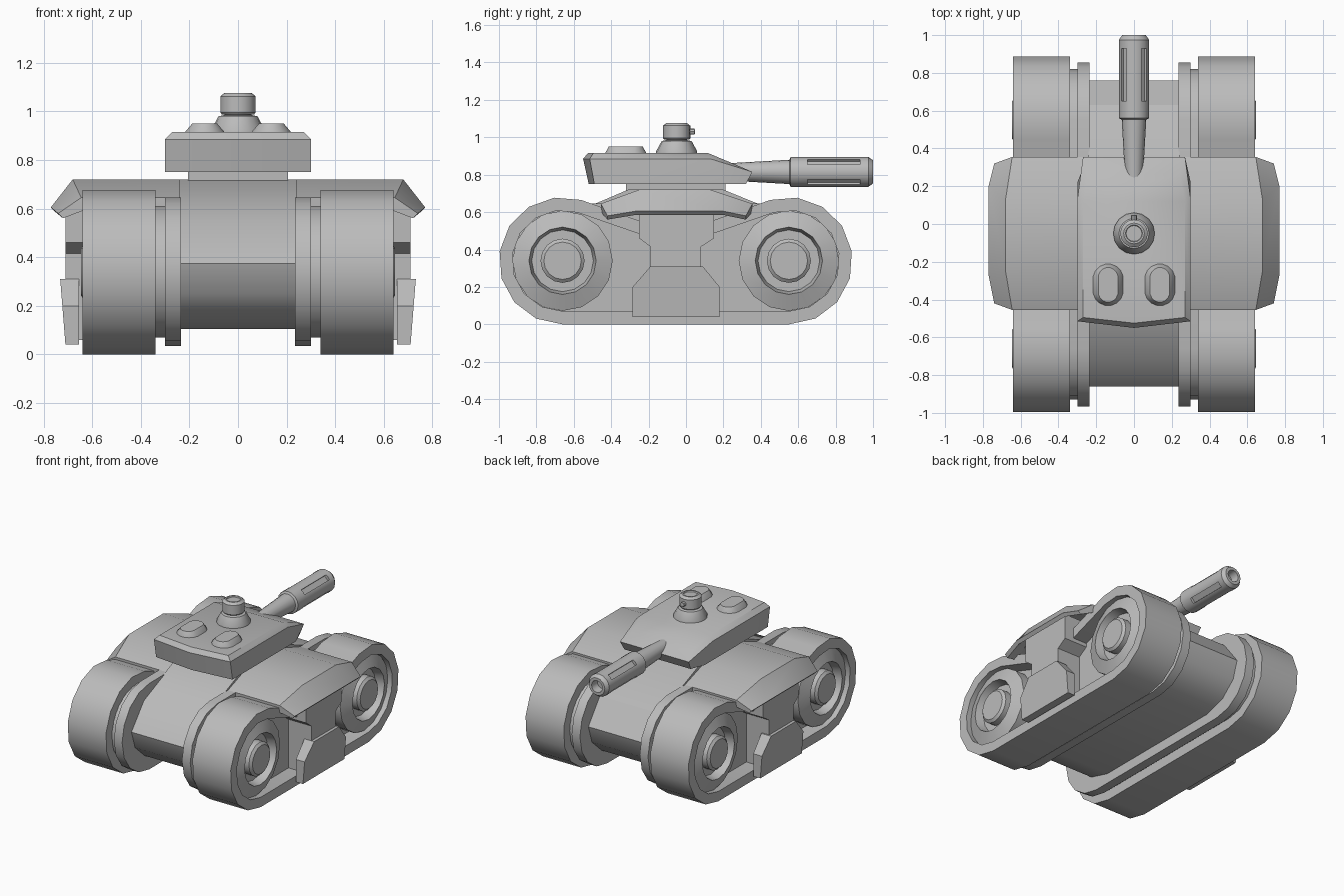
import bpy, bmesh, math
from mathutils import Matrix

if "Cube" in bpy.data.objects:
    bpy.data.objects.remove(bpy.data.objects["Cube"])

grey = bpy.data.materials.new("plain grey")
grey.diffuse_color = (0.5, 0.5, 0.5, 1)
grey.use_nodes = True
grey.node_tree.nodes["Principled BSDF"].inputs["Base Color"].default_value = grey.diffuse_color


def shade(ob):
    ob.data.shade_smooth()
    ob.data.set_sharp_from_angle(angle=math.radians(30))


def loft(name, rings, closed=False, mirror=False):
    """Join equal-length rings of points; cap both ends or close the loop."""
    bm = bmesh.new()
    vs = [[bm.verts.new(p) for p in ring] for ring in rings]
    n = len(vs[0])
    for a, b in zip(vs, vs[1:] + ([vs[0]] if closed else [])):
        for i in range(n):
            j = (i + 1) % n
            bm.faces.new((a[i], a[j], b[j], b[i]))
    if not closed:
        bm.faces.new(vs[0])
        bm.faces.new(vs[-1])
    bmesh.ops.recalc_face_normals(bm, faces=bm.faces)
    me = bpy.data.meshes.new(name)
    bm.to_mesh(me)
    bm.free()
    me.materials.append(grey)
    ob = bpy.data.objects.new(name, me)
    bpy.context.collection.objects.link(ob)
    if mirror:
        ob.modifiers.new("mirror", 'MIRROR').use_mirror_merge = False
    shade(ob)
    return ob


def at_x(profile, x):
    return [(x, y, z) for y, z in profile]


def plate(name, profile, x0, x1, mirror=False):
    return loft(name, [at_x(profile, x0), at_x(profile, x1)], mirror=mirror)


def lathe(name, profile, centre, axis, n=16, mirror=False):
    """Turn (radius, height) points round an axis."""
    cx, cy, cz = centre
    rings = []
    for r, h in profile:
        ring = []
        for i in range(n):
            a = 2 * math.pi * i / n
            u, v = r * math.cos(a), r * math.sin(a)
            p = {'X': (h, u, v), 'Y': (u, h, v), 'Z': (u, v, h)}[axis]
            ring.append((p[0] + cx, p[1] + cy, p[2] + cz))
        rings.append(ring)
    return loft(name, rings, mirror=mirror)


REAR, FRONT, AXLE = -0.66, 0.55, 0.34


def track_path(r, dip=None, n=8):
    """Outline round both wheels, optionally sagging to height dip on top."""
    top = 73 if dip else 90
    pts = []
    for i in range(n + 1):
        a = math.radians(270 + (top - 270) * i / n)
        pts.append((REAR + r * math.cos(a), AXLE + r * math.sin(a)))
    if dip:
        pts += [(-0.24, dip), (0.13, dip)]
    for i in range(n + 1):
        a = math.radians(180 - top + (top - 270) * i / n)
        pts.append((FRONT + r * math.cos(a), AXLE + r * math.sin(a)))
    return pts


# Tracks, recessed side panels and inner rims
outer, inner = track_path(0.34, 0.55), track_path(0.27, 0.48)
loft("track_belt", [at_x(outer, 0.34), at_x(outer, 0.64),
                    at_x(inner, 0.64), at_x(inner, 0.34)], closed=True, mirror=True)
plate("track_side_panel", track_path(0.272, 0.482), 0.345, 0.53, True)
plate("track_spacer", track_path(0.27), 0.29, 0.345, True)
plate("track_inner_rim", track_path(0.305), 0.235, 0.30, True)

# Wheels
for label, y in (("front", REAR), ("back", FRONT)):
    lathe(label + "_wheel", [(0.268, 0.36), (0.268, 0.605), (0.18, 0.64), (0.165, 0.58),
                             (0.118, 0.58), (0.118, 0.63), (0.10, 0.645)],
          (0, y, AXLE), 'X', mirror=True)

# Hull
plate("hull", [(-0.86, 0.375), (-0.72, 0.545), (-0.31, 0.72), (0.20, 0.72), (0.63, 0.545),
               (0.76, 0.375), (0.72, 0.25), (0.61, 0.15), (0.45, 0.105),
               (-0.55, 0.105), (-0.71, 0.15), (-0.82, 0.25)], -0.24, 0.24)

# Fenders: cross sections along y
sections = []
for yi, yo, xt, zt, xo, zo in ((-0.455, -0.42, 0.645, 0.645, 0.74, 0.58),
                               (-0.25, -0.27, 0.68, 0.72, 0.77, 0.605),
                               (0.13, 0.20, 0.68, 0.72, 0.77, 0.605),
                               (0.355, 0.32, 0.645, 0.645, 0.74, 0.58)):
    sections.append([(0.22, yi, zt), (xt, yi, zt), (xo, yo, zo), (xo - 0.02, yo, zo - 0.02),
                     (xt - 0.03, yi, zt - 0.045), (0.22, yi, zt - 0.045)])
loft("fender", sections, mirror=True)

# Side struts and lower armour plates
plate("side_strut", [(-0.25, 0.64), (0.15, 0.64), (0.15, 0.46), (0.08, 0.415), (0.08, 0.28),
                     (-0.19, 0.28), (-0.19, 0.415), (-0.25, 0.46)], 0.52, 0.71, True)
low = [(-0.19, 0.31), (0.09, 0.31), (0.18, 0.20), (0.18, 0.04), (-0.285, 0.04), (-0.285, 0.20)]
loft("lower_side_plate", [at_x(low, 0.655), [(0.71 + 0.08 * (z - 0.04), y, z) for y, z in low]],
     mirror=True)
plate("side_plate_mount", [(-0.19, 0.29), (0.08, 0.29), (0.08, 0.06), (-0.19, 0.06)],
      0.52, 0.66, True)


# Turret: three stacked rings, each given as its right half
def both_sides(half):
    return half + [(-x, y, z) for x, y, z in reversed(half) if x > 0]


loft("turret", [both_sides(h) for h in (
    [(0, -0.52, 0.75), (0.30, -0.49, 0.75), (0.30, 0.22, 0.75), (0.26, 0.32, 0.75)],
    [(0, -0.55, 0.885), (0.30, -0.515, 0.885), (0.30, 0.13, 0.885), (0.27, 0.355, 0.815)],
    [(0, -0.525, 0.915), (0.27, -0.495, 0.915), (0.27, 0.12, 0.915), (0.24, 0.265, 0.854)])])
# Split the bent top into a flat deck and a sloped front
bm = bmesh.new()
me = bpy.data.objects["turret"].data
bm.from_mesh(me)
bm.verts.ensure_lookup_table()
bmesh.ops.connect_verts(bm, verts=[v for v in bm.verts
                                   if v.co.z > 0.91 and abs(v.co.y - 0.12) < 0.001])
bmesh.ops.recalc_face_normals(bm, faces=bm.faces)
bm.to_mesh(me)
bm.free()
shade(bpy.data.objects["turret"])
plate("turret_neck", [(-0.32, 0.70), (0.21, 0.70), (0.21, 0.76), (-0.32, 0.76)], -0.205, 0.205)


# Turret hatches: tapered ovals
def oval(r, half, z):
    pts = []
    for i in range(16):
        a = 2 * math.pi * (i + 0.5) / 16
        s = half if math.sin(a) > 0 else -half
        pts.append((0.137 + r * math.cos(a), -0.322 + s + r * math.sin(a), z))
    return pts


loft("turret_hatch", [oval(0.083, 0.03, 0.905), oval(0.08, 0.03, 0.918), oval(0.052, 0.04, 0.95)],
     mirror=True)

# Cupola with a small lens
lathe("cupola", [(0.11, 0.90), (0.11, 0.925), (0.08, 0.98), (0.055, 0.985), (0.055, 0.995),
                 (0.066, 0.987), (0.073, 0.995), (0.073, 1.062), (0.055, 1.076),
                 (0.045, 1.076), (0.042, 1.068)], (0, -0.05, 0), 'Z')
lathe("cupola_lens", [(0.016, -0.03), (0.016, 0.045), (0.011, 0.047)], (0, 0, 1.03), 'Y', 8)

# Gun barrel, with four slots cut round the muzzle
barrel = lathe("gun_barrel", [(0.046, 0.22), (0.065, 0.553), (0.08, 0.56), (0.08, 0.975),
                              (0.062, 1.0), (0.042, 1.0), (0.038, 0.94)], (0, 0, 0.815), 'Y')
bm = bmesh.new()
for k in range(4):
    m = (Matrix.Translation((0, 0.79, 0.815)) @ Matrix.Rotation(math.radians(45 + 90 * k), 4, 'Y')
         @ Matrix.Translation((0.085, 0, 0)) @ Matrix.Diagonal((0.05, 0.28, 0.038, 1)))
    bmesh.ops.create_cube(bm, size=1, matrix=m)
cut_mesh = bpy.data.meshes.new("slot_cutter")
bm.to_mesh(cut_mesh)
bm.free()
cut_mesh.materials.append(grey)
cutter = bpy.data.objects.new("slot_cutter", cut_mesh)
bpy.context.collection.objects.link(cutter)
cutter.hide_render = True
mod = barrel.modifiers.new("slots", 'BOOLEAN')
mod.operation, mod.solver, mod.object = 'DIFFERENCE', 'EXACT', cutter
bpy.context.view_layer.objects.active = barrel
bpy.ops.object.modifier_apply(modifier="slots")
bpy.data.objects.remove(cutter)
shade(barrel)
